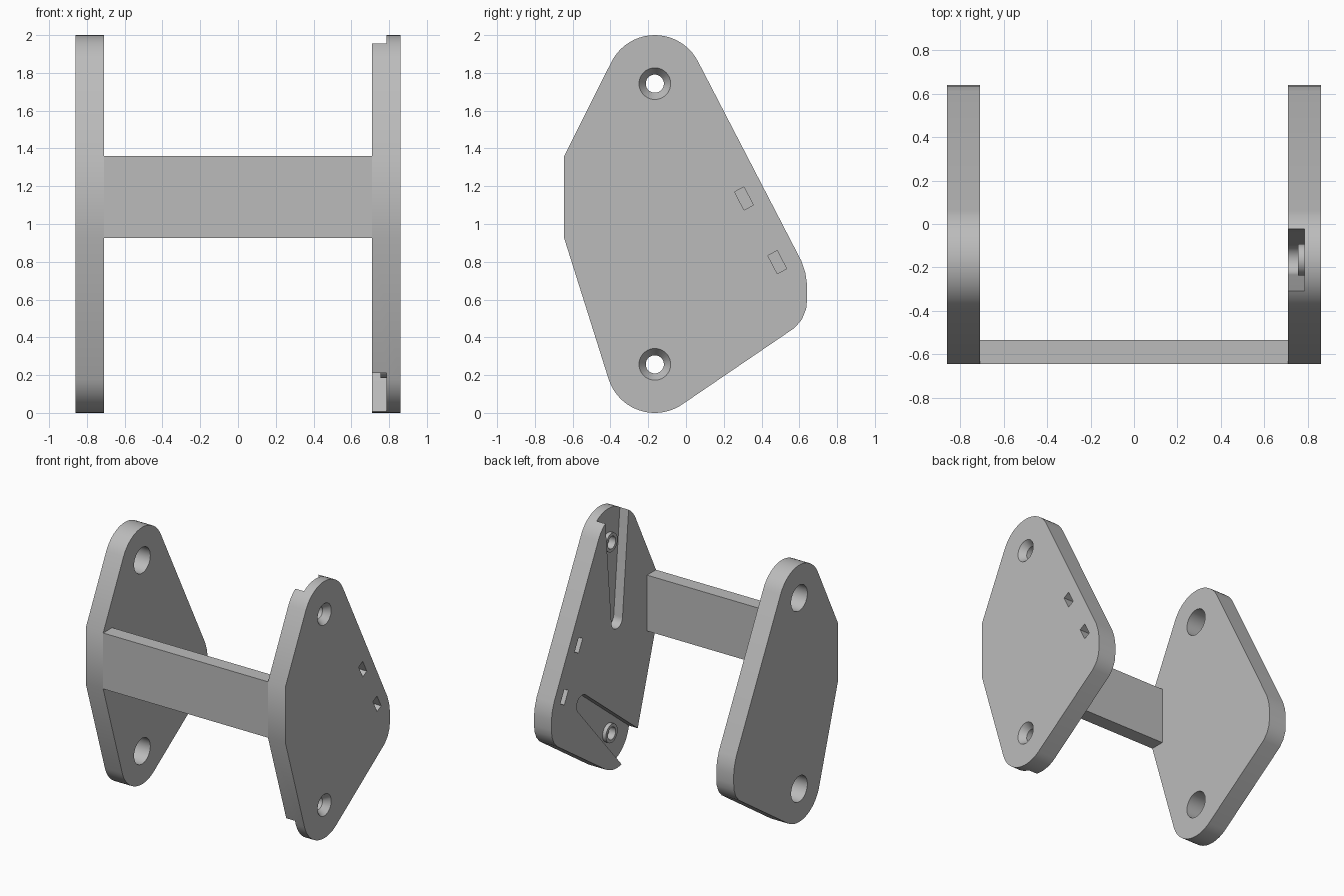
import bpy, bmesh
from math import sin, cos, radians, pi
from mathutils import Matrix, Vector

cube = bpy.data.objects.get("Cube")
if cube:
    bpy.data.objects.remove(cube, do_unlink=True)

grey = bpy.data.materials.new("plain grey")
grey.use_nodes = True
colour = (0.5, 0.5, 0.5, 1)
grey.diffuse_color = colour
grey.node_tree.nodes["Principled BSDF"].inputs["Base Color"].default_value = colour

INNER, OUTER, FLOOR = 0.71, 0.86, 0.785
PIVOTS = [(-0.165, 1.743), (-0.165, 0.257)]


def finish(name, bm):
    bmesh.ops.recalc_face_normals(bm, faces=bm.faces[:])
    mesh = bpy.data.meshes.new(name)
    bm.to_mesh(mesh)
    bm.free()
    mesh.materials.append(grey)
    ob = bpy.data.objects.new(name, mesh)
    bpy.context.collection.objects.link(ob)
    return ob


def prism(name, outline, x0, x1):
    """Extrude a (y, z) outline from x0 to x1."""
    bm = bmesh.new()
    face = bm.faces.new([bm.verts.new((x0, y, z)) for y, z in outline])
    ext = bmesh.ops.extrude_face_region(bm, geom=[face])["geom"]
    bmesh.ops.translate(bm, vec=(x1 - x0, 0, 0),
                        verts=[v for v in ext if isinstance(v, bmesh.types.BMVert)])
    return finish(name, bm)


def cone(name, centre, x0, x1, r0, r1, sides=40):
    """Round solid along x, with radius r0 at x0 and r1 at x1."""
    bm = bmesh.new()
    place = Matrix.Translation(((x0 + x1) / 2, *centre)) @ Matrix.Rotation(pi / 2, 4, "Y")
    bmesh.ops.create_cone(bm, cap_ends=True, segments=sides, radius1=r0, radius2=r1,
                          depth=x1 - x0, matrix=place)
    return finish(name, bm)


def arc(centre, r, a0, a1, n=20):
    return [(centre[0] + r * cos(radians(a0 + (a1 - a0) * i / n)),
             centre[1] + r * sin(radians(a0 + (a1 - a0) * i / n))) for i in range(n + 1)]


def combine(ob, tool, operation):
    mod = ob.modifiers.new("combine", "BOOLEAN")
    mod.operation, mod.solver, mod.object = operation, "EXACT", tool
    bpy.context.view_layer.update()
    mesh = bpy.data.meshes.new_from_object(
        ob.evaluated_get(bpy.context.evaluated_depsgraph_get()))
    ob.modifiers.clear()
    ob.data = mesh
    bpy.data.objects.remove(tool, do_unlink=True)


def rotated(points, centre, angle):
    c, s = cos(radians(angle)), sin(radians(angle))
    return [(centre[0] + c * u - s * v, centre[1] + s * u + c * v) for u, v in points]


# Side plate outline: rounded top, back corner and bottom, flat front
outline = ([(-0.645, 0.925), (-0.645, 1.36)]
           + arc(PIVOTS[0], 0.257, 153, 27)
           + [(0.61, 0.806), (0.632, 0.74), (0.641, 0.68), (0.641, 0.6),
              (0.636, 0.55), (0.614, 0.495), (0.575, 0.45)]
           + arc(PIVOTS[1], 0.257, -56, -162))

# Right plate with plain round holes
right_plate = prism("right_plate", outline, -OUTER, -INNER)
for p in PIVOTS:
    combine(right_plate, cone("hole", p, -1, -0.6, 0.1, 0.1), "DIFFERENCE")

# Left plate with tapered pockets open at the rim
left_plate = prism("left_plate", outline, INNER, OUTER)
pocket = [(-0.4, 0.16)] + arc((0.59, 0), 0.068, 85, -85) + [(-0.4, -0.16)]
for p, angle in zip(PIVOTS, (-90, 43.5)):
    combine(left_plate, prism("pocket", rotated(pocket, p, angle), 0.6, FLOOR), "DIFFERENCE")

# Raised collars in the pockets, with countersunk screw holes
for p in PIVOTS:
    combine(left_plate, cone("collar", p, 0.755, 0.81, 0.072, 0.072), "UNION")
    combine(left_plate, cone("screw_hole", p, 0.6, 1, 0.048, 0.048), "DIFFERENCE")
    combine(left_plate, cone("countersink", p, 0.81, 0.87, 0.048, 0.091), "DIFFERENCE")

# Small rectangular slots along the back edge
slot = [(-0.054, -0.028), (0.054, -0.028), (0.054, 0.028), (-0.054, 0.028)]
for p in [(0.307, 1.135), (0.483, 0.798)]:
    combine(left_plate, prism("slot", rotated(slot, p, -62.5), 0.6, 1), "DIFFERENCE")

# Cross bar joining the plates at the front
cross_bar = prism("cross_bar", [(-0.645, 0.925), (-0.535, 0.925),
                                (-0.535, 1.36), (-0.645, 1.36)], -INNER, INNER)

# Smooth the rounded rims, keep the edges sharp
for ob in (right_plate, left_plate, cross_bar):
    bpy.ops.object.select_all(action="DESELECT")
    ob.select_set(True)
    bpy.context.view_layer.objects.active = ob
    bpy.ops.object.shade_smooth_by_angle(angle=radians(30))
